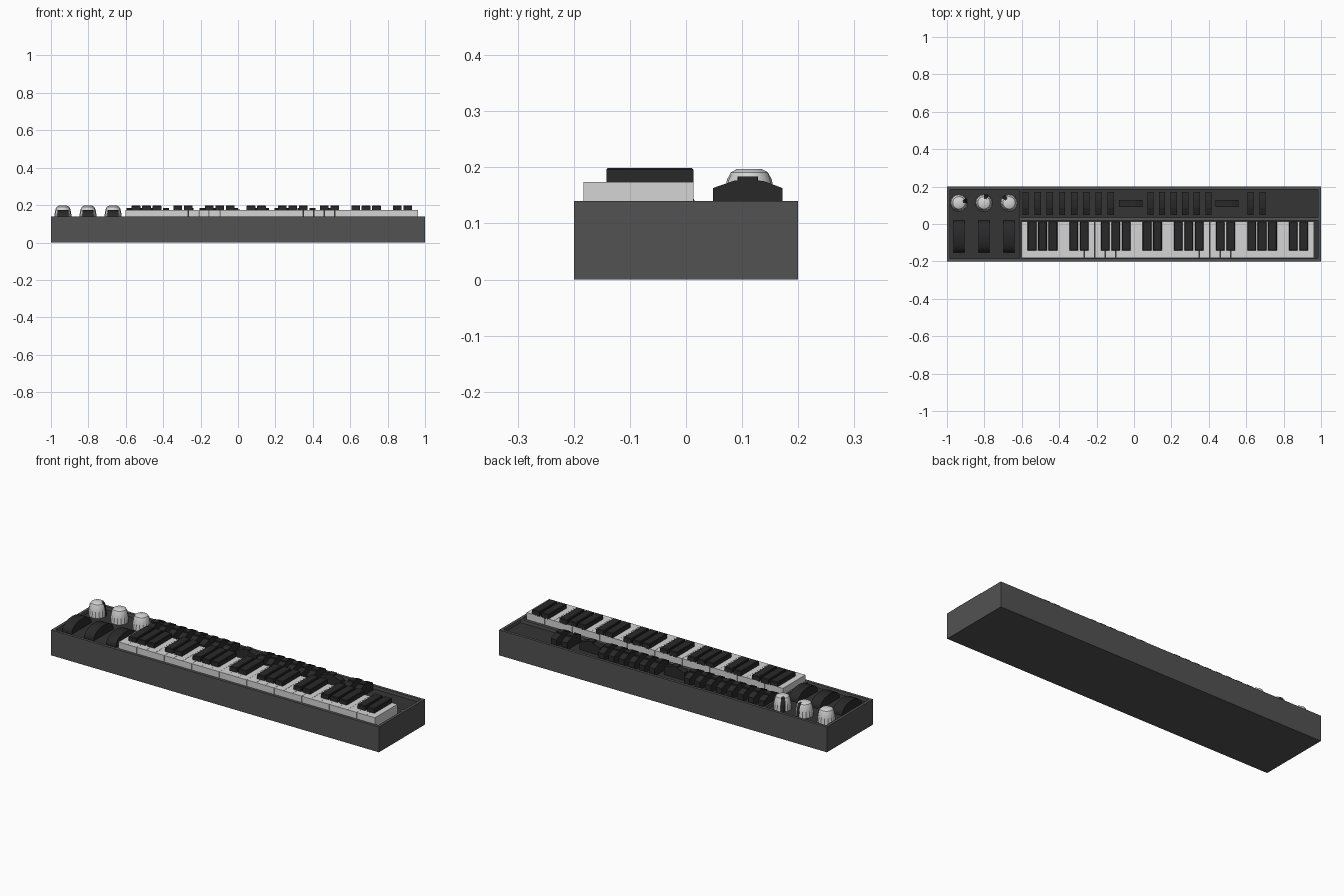
import bpy, bmesh, math
from mathutils import Matrix

if "Cube" in bpy.data.objects:
    bpy.data.objects.remove(bpy.data.objects["Cube"])


def material(name, v):
    m = bpy.data.materials.new(name)
    m.diffuse_color = (v, v, v, 1)
    m.use_nodes = True
    m.node_tree.nodes["Principled BSDF"].inputs["Base Color"].default_value = m.diffuse_color
    return m


GREY = material("case grey", 0.085)
PANEL = material("panel dark grey", 0.035)
BLACK = material("soft black", 0.022)
WHITE = material("key white", 0.66)

RIM, FLOOR = 0.14, 0.122


def finish(name, bm, mat, smooth=None):
    bmesh.ops.recalc_face_normals(bm, faces=bm.faces)
    me = bpy.data.meshes.new(name)
    bm.to_mesh(me)
    bm.free()
    ob = bpy.data.objects.new(name, me)
    bpy.context.collection.objects.link(ob)
    me.materials.append(mat)
    if smooth:
        bpy.ops.object.select_all(action='DESELECT')
        ob.select_set(True)
        bpy.context.view_layer.objects.active = ob
        bpy.ops.object.shade_smooth_by_angle(angle=math.radians(smooth))
    return ob


def box(name, x0, x1, y0, y1, z0, z1, mat, bevel=0):
    bm = bmesh.new()
    size = Matrix.Diagonal((x1 - x0, y1 - y0, z1 - z0, 1))
    mid = Matrix.Translation(((x0 + x1) / 2, (y0 + y1) / 2, (z0 + z1) / 2))
    bmesh.ops.create_cube(bm, size=1, matrix=mid @ size)
    if bevel:
        top = [e for e in bm.edges if all(v.co.z > z1 - 1e-5 for v in e.verts)]
        bmesh.ops.bevel(bm, geom=top, offset=bevel, segments=1, affect='EDGES')
    return finish(name, bm, mat)


def extruded(name, profile, width, mat, place, smooth=None):
    """Extrude a (y, z) profile along x and place it."""
    bm = bmesh.new()
    face = bm.faces.new([bm.verts.new((-width / 2, y, z)) for y, z in profile])
    out = bmesh.ops.extrude_face_region(bm, geom=[face])['geom']
    bmesh.ops.translate(bm, vec=(width, 0, 0),
                        verts=[g for g in out if isinstance(g, bmesh.types.BMVert)])
    bmesh.ops.transform(bm, matrix=place, verts=bm.verts)
    return finish(name, bm, mat, smooth)


# case with three pockets in its top
case = box("case", -1, 1, -0.2, 0.2, 0, RIM, GREY)
pockets = {"control": (-0.985, -0.613, -0.185, 0.185),
           "slider": (-0.603, 0.985, 0.036, 0.185),
           "keyboard": (-0.603, 0.985, -0.185, 0.02)}
for n, p in pockets.items():
    cutter = box(n + "_pocket_cutter", *p, FLOOR - 0.002, 0.3, GREY)
    cutter.hide_render = True
    cutter.hide_viewport = True
    mod = case.modifiers.new(n, 'BOOLEAN')
    mod.object = cutter
    mod.operation = 'DIFFERENCE'
    mod.solver = 'EXACT'
    box(n + "_panel", *p, FLOOR - 0.002, FLOOR, PANEL)

# keyboard: 28 white keys from F, black keys in groups of three and two
X0, X1, COUNT = -0.601, 0.964, 28
step = (X1 - X0) / COUNT
for i in range(COUNT):
    x = X0 + i * step
    box(f"white_key_{i}", x + 0.0005, x + step - 0.0005, -0.183, 0.013, FLOOR, 0.174, WHITE)
    if i % 7 in (1, 2, 3, 5, 6):
        box(f"black_key_{i}", x - 0.023, x + 0.023, -0.142, 0.013, 0.17, 0.199, BLACK, 0.003)

# sliders: humped rocker with a small centre ridge
hump = [(-0.062, FLOOR), (-0.062, 0.163), (-0.025, 0.176), (-0.017, 0.177), (-0.017, 0.184),
        (0.017, 0.184), (0.017, 0.177), (0.03, 0.175), (0.062, 0.163), (0.062, FLOOR)]
spacing = 0.064
upright = ([-0.58 + 0.065 * i for i in range(8)] +
           [0.088 + 0.062 * i for i in range(6)] + [0.623, 0.687])
for i, x in enumerate(upright):
    extruded(f"slider_{i}", hump, 0.034, BLACK, Matrix.Translation((x, 0.11, 0)))
for i, x in enumerate((-0.017, 0.498)):
    extruded(f"cross_slider_{i}", hump, 0.036, BLACK,
             Matrix.Translation((x, 0.11, 0)) @ Matrix.Rotation(math.pi / 2, 4, 'Z'))

# rounded wheels and ribbed knobs on the left
arc = [(-0.085 * math.cos(math.pi * k / 12), 0.13 + 0.045 * math.sin(math.pi * k / 12))
       for k in range(13)]
wheel = [(-0.085, FLOOR)] + arc + [(0.085, FLOOR)]
RINGS = [(0.047, FLOOR), (0.045, 0.15), (0.040, 0.178), (0.033, 0.191), (0.022, 0.197)]
SIDES = 32
for i, (x, turn) in enumerate(((-0.936, 15), (-0.802, 70), (-0.668, 130))):
    extruded(f"wheel_{i}", wheel, 0.058, BLACK, Matrix.Translation((x, -0.067, 0)), 30)
    bm = bmesh.new()
    loops = []
    for r, z in RINGS:
        ring = []
        for k in range(SIDES):
            a = 2 * math.pi * k / SIDES
            rr = r * (0.94 if k % 2 and z < 0.18 else 1)
            ring.append(bm.verts.new((x + rr * math.cos(a), 0.113 + rr * math.sin(a), z)))
        loops.append(ring)
    for lo, hi in zip(loops, loops[1:]):
        for k in range(SIDES):
            n = (k + 1) % SIDES
            bm.faces.new((lo[k], lo[n], hi[n], hi[k]))
    bm.faces.new(loops[-1])
    bm.faces.new(loops[0][::-1])
    knob = finish(f"knob_{i}", bm, WHITE, 35)
    # dark pointer: a few neighbouring columns of side faces
    knob.data.materials.append(BLACK)
    for f in knob.data.polygons:
        c = f.center
        a = math.degrees(math.atan2(c.y - 0.113, c.x - x))
        if abs((a - turn + 180) % 360 - 180) < 17 and len(f.vertices) == 4:
            f.material_index = 1
